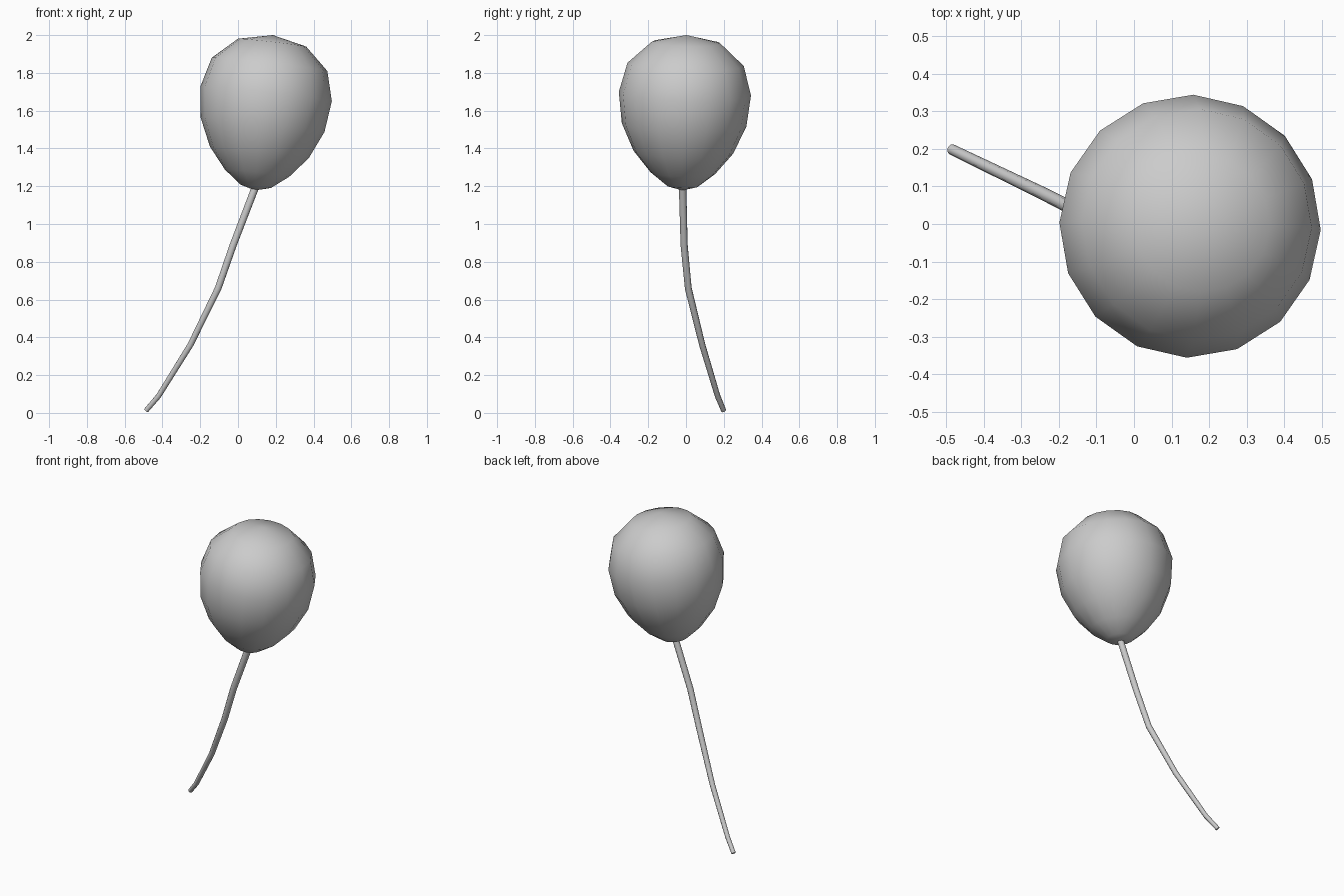
import bpy, bmesh, math
from mathutils import Vector

if "Cube" in bpy.data.objects:
    bpy.data.objects.remove(bpy.data.objects["Cube"])

SIDES = 16
TOP = Vector((0.185, 0.002, 2.0))
TIP = Vector((0.09, -0.019, 1.178))
AXIS = (TOP - TIP).normalized()
SPIN = math.radians(-1.5)

# Balloon: low-poly teardrop lathed around a leaning axis (centre height, radius)
rings = [(1.20, 0.082), (1.27, 0.172), (1.38, 0.264), (1.525, 0.330),
         (1.69, 0.350), (1.845, 0.308), (1.96, 0.182)]
tilt = Vector((0, 0, 1)).rotation_difference(AXIS)
bm = bmesh.new()
loops = []
for z, r in rings:
    centre = TIP.lerp(TOP, (z - TIP.z) / (TOP.z - TIP.z))
    loops.append([bm.verts.new(centre + tilt @ Vector((r * math.cos(a), r * math.sin(a), 0)))
                  for a in (SPIN + math.tau * i / SIDES for i in range(SIDES))])
tip, top = bm.verts.new(TIP), bm.verts.new(TOP)
for i in range(SIDES):
    j = (i + 1) % SIDES
    bm.faces.new((tip, loops[0][j], loops[0][i]))
    for lo, hi in zip(loops, loops[1:]):
        bm.faces.new((lo[i], lo[j], hi[j], hi[i]))
    bm.faces.new((loops[-1][i], loops[-1][j], top))
bmesh.ops.recalc_face_normals(bm, faces=bm.faces[:])
for f in bm.faces:
    f.smooth = True
mesh = bpy.data.meshes.new("balloon")
bm.to_mesh(mesh)
bm.free()
bpy.context.collection.objects.link(bpy.data.objects.new("balloon", mesh))

# String: tapering tube trailing down and back (x, y, z, radius)
path = [(-0.486, 0.199, 0.013, 0.014), (-0.42, 0.167, 0.09, 0.015),
        (-0.252, 0.086, 0.36, 0.017), (-0.105, 0.012, 0.66, 0.019),
        (-0.025, -0.010, 0.89, 0.020), (0.092, -0.018, 1.195, 0.021)]
curve = bpy.data.curves.new("string", 'CURVE')
curve.dimensions = '3D'
curve.bevel_depth = 1.0
curve.bevel_resolution = 2
curve.use_fill_caps = True
spline = curve.splines.new('POLY')
spline.points.add(len(path) - 1)
for p, (x, y, z, r) in zip(spline.points, path):
    p.co = (x, y, z, 1)
    p.radius = r
string = bpy.data.objects.new("string", curve)
bpy.context.collection.objects.link(string)
bpy.context.view_layer.objects.active = string
string.select_set(True)
bpy.ops.object.convert(target='MESH')
bpy.ops.object.shade_smooth_by_angle(angle=math.radians(50))
